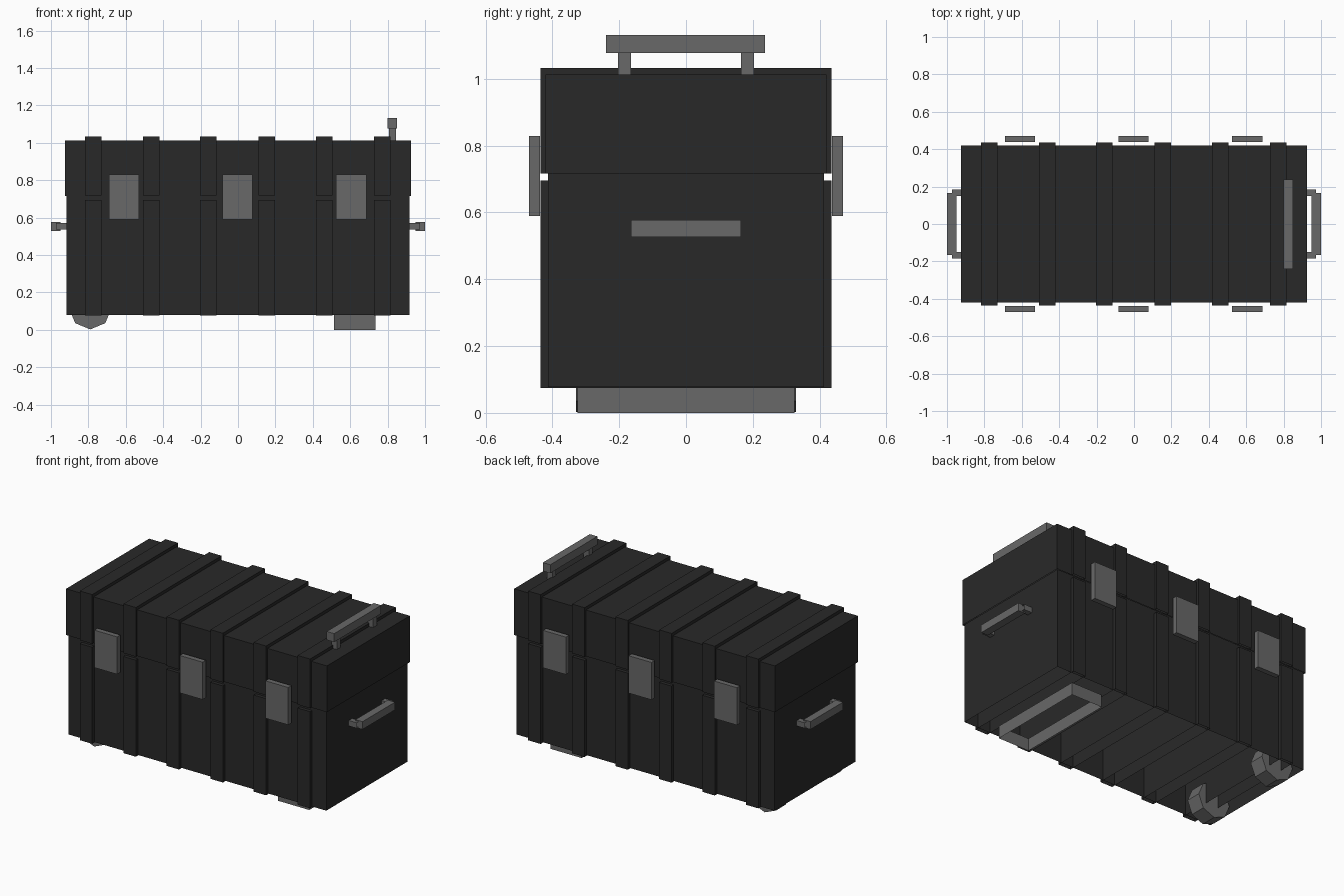
import bpy, bmesh, math

if "Cube" in bpy.data.objects:
    bpy.data.objects.remove(bpy.data.objects["Cube"])


def material(name, v):
    m = bpy.data.materials.new(name)
    m.diffuse_color = (v, v, v, 1)
    m.use_nodes = True
    m.node_tree.nodes["Principled BSDF"].inputs["Base Color"].default_value = m.diffuse_color
    return m


DARK = material("dark_shell", 0.022)
METAL = material("grey_hardware", 0.14)


def finish(name, bm, mat):
    me = bpy.data.meshes.new(name)
    bm.to_mesh(me)
    bm.free()
    me.materials.append(mat)
    ob = bpy.data.objects.new(name, me)
    bpy.context.collection.objects.link(ob)
    return ob


def box(name, x, y, z, mat, drop=()):
    """Box from (min, max) ranges; drop lists open sides as '-z', '+x', ..."""
    bm = bmesh.new()
    bmesh.ops.create_cube(bm, size=1)
    bm.normal_update()
    gone = [f for f in bm.faces for d in drop
            if f.normal["xyz".index(d[1])] * (1 if d[0] == "+" else -1) > 0.9]
    bmesh.ops.delete(bm, geom=gone, context="FACES_ONLY")
    for v in bm.verts:
        v.co = [r[0] if c < 0 else r[1] for c, r in zip(v.co, (x, y, z))]
    return finish(name, bm, mat)


def span(c, half):
    return (c - half, c + half)


# Case shell, open underneath
box("case_body", (-0.916, 0.916), (-0.413, 0.413), (0.078, 0.72), DARK, ("-z", "+z"))
box("case_lid", (-0.926, 0.926), (-0.421, 0.421), (0.716, 1.013), DARK, ("-z",))

# Ribs wrapping the body and the lid, with a gap at the seam
for i, x in enumerate((-0.775, -0.465, -0.158, 0.153, 0.46, 0.772)):
    box(f"body_rib_{i}", span(x, 0.044), (-0.435, 0.435), (0.075, 0.695), DARK, ("-z",))
    box(f"lid_rib_{i}", span(x, 0.044), (-0.435, 0.435), (0.717, 1.033), DARK, ("-z",))

# Latch plates, front and back
for s, side in ((-1, "front"), (1, "back")):
    for i, x in enumerate((-0.61, -0.003, 0.605)):
        box(f"{side}_latch_{i}", span(x, 0.081), span(s * 0.454, 0.0165), (0.589, 0.829), METAL)

# Carry handles on both ends, with open-ended posts
for s, side in ((-1, "left"), (1, "right")):
    box(f"{side}_handle_bar", span(s * 0.975, 0.025), (-0.165, 0.165), (0.527, 0.577), METAL)
    for t in (-1, 1):
        box(f"{side}_handle_post", span(s * 0.943, 0.03), span(t * 0.167, 0.018),
            (0.535, 0.57), METAL, ("-x", "+x"))

# Pull handle on the lid
box("top_handle_bar", (0.798, 0.851), (-0.24, 0.237), (1.077, 1.131), METAL)
for t in (-1, 1):
    box("top_handle_post", (0.806, 0.844), span(t * 0.184, 0.019), (1.012, 1.08), METAL,
        ("-z", "+z"))

# Rectangular foot: a plain four-sided sleeve
box("foot_frame", (0.513, 0.734), (-0.325, 0.325), (0, 0.08), METAL, ("-z", "+z"))

# Eight-sided wheels sunk into the open underside
for t, side in ((-1, "front"), (1, "back")):
    bm = bmesh.new()
    profile = [bm.verts.new((-0.79 + 0.114 * math.sin(k * math.pi / 4), t * 0.23,
                             0.116 - 0.114 * math.cos(k * math.pi / 4))) for k in range(8)]
    face = bm.faces.new(profile)
    ext = bmesh.ops.extrude_face_region(bm, geom=[face], use_keep_orig=True)
    for v in ext["geom"]:
        if isinstance(v, bmesh.types.BMVert):
            v.co.y = t * 0.33
    bmesh.ops.recalc_face_normals(bm, faces=bm.faces)
    finish(f"{side}_wheel", bm, METAL)
